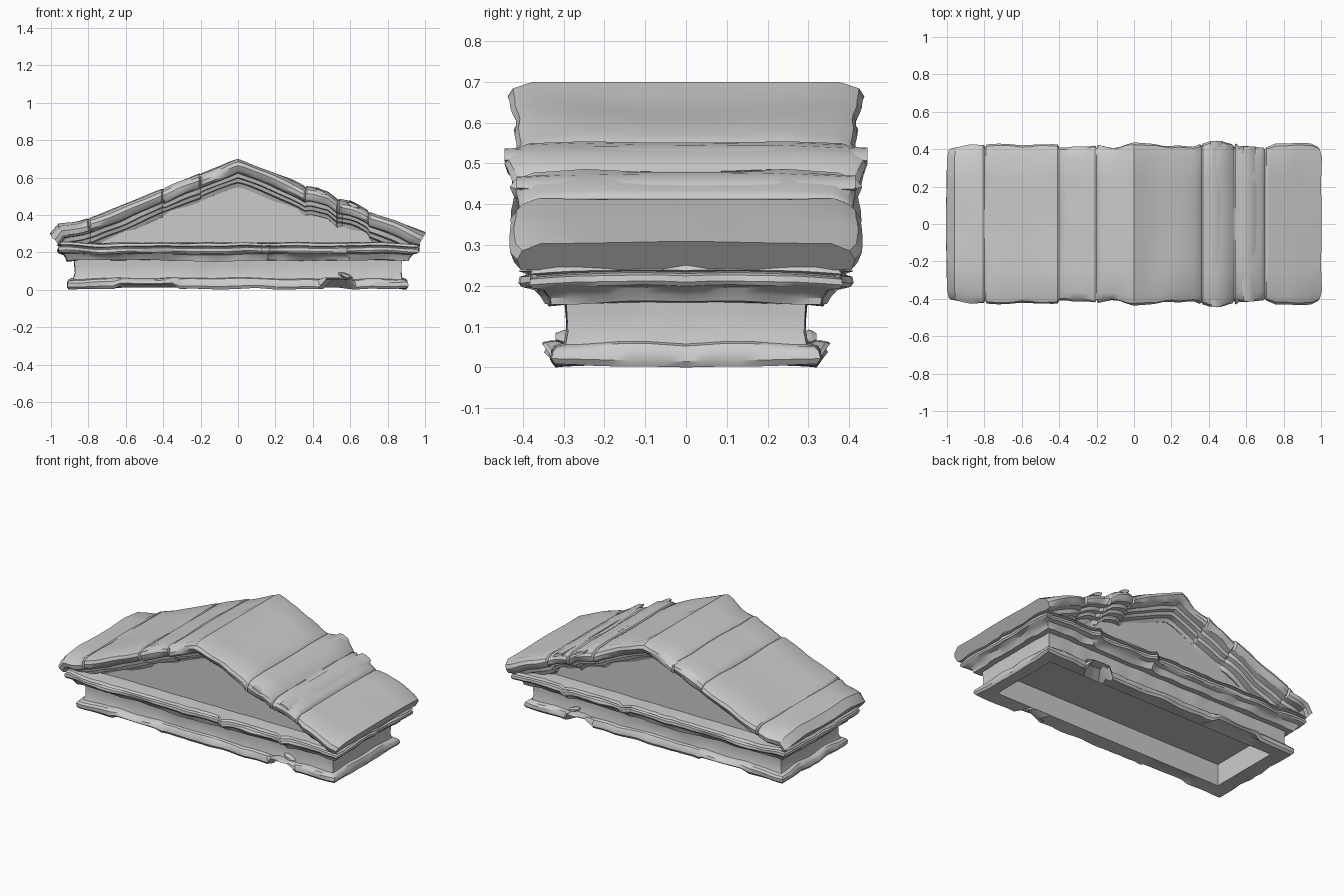
import bpy, bmesh, math, random
from mathutils import Vector, noise

if "Cube" in bpy.data.objects:
    bpy.data.objects.remove(bpy.data.objects["Cube"])

random.seed(4)


def rough(p, freq, seed=0.0):
    # weathering value, the same on front and back
    return noise.noise(Vector((p[0] * freq + seed, abs(p[1]) * freq + 3.1, p[2] * freq * 1.5 + seed)))


def interp(table, x):
    for (a, u), (b, v) in zip(table, table[1:]):
        if x <= b:
            return u + (v - u) * max(0.0, (x - a) / (b - a))
    return table[-1][1]


def loft(name, loops, angle=32):
    # skin a list of closed loops and cap both ends
    bm = bmesh.new()
    rows = [[bm.verts.new(p) for p in loop] for loop in loops]
    n = len(rows[0])
    for a, b in zip(rows, rows[1:]):
        for i in range(n):
            j = (i + 1) % n
            bm.faces.new((a[i], a[j], b[j], b[i]))
    bm.faces.new(rows[0][::-1])
    bm.faces.new(rows[-1])
    bmesh.ops.recalc_face_normals(bm, faces=bm.faces)
    me = bpy.data.meshes.new(name)
    bm.to_mesh(me)
    bm.free()
    ob = bpy.data.objects.new(name, me)
    bpy.context.collection.objects.link(ob)
    bpy.ops.object.select_all(action='DESELECT')
    ob.select_set(True)
    bpy.context.view_layer.objects.active = ob
    bpy.ops.object.shade_smooth_by_angle(angle=math.radians(angle))
    return ob


def rect_loop(hx, hy, z, nx=46, ny=14):
    pts = [(-hx + 2 * hx * i / nx, -hy, z) for i in range(nx)]
    pts += [(hx, -hy + 2 * hy * i / ny, z) for i in range(ny)]
    return pts + [(-x, -y, z) for x, y, z in
                  [(-hx + 2 * hx * i / nx, -hy, z) for i in range(nx)] +
                  [(hx, -hy + 2 * hy * i / ny, z) for i in range(ny)]]


HX, HY = 0.875, 0.292


def moulding(name, profile, amp, tweak=None):
    # profile entries: outward offset from the frieze, height
    loops = []
    for off, z in profile:
        loop = []
        for x, y, zz in rect_loop(HX + off, HY + off, z):
            if off > -0.02:
                o, dz = off, 0.0
                if tweak:
                    o, dz = tweak(x, y, off, z)
                d = o - off + amp * rough((x, y, z), 7) * (1.0 if off > 0.01 else 0.4)
                if abs(abs(x) - HX - off) < 1e-4:
                    x += math.copysign(d, x)
                if abs(abs(y) - HY - off) < 1e-4:
                    y += math.copysign(d, y)
                zz = max(0.0, z + dz + amp * 0.45 * rough((x, y, z), 6, 9.0))
            loop.append((x, y, zz))
        loops.append(loop)
    return loft(name, loops)


def broken_base(x, y, off, z):
    # missing and worn stretches of the lower moulding
    if abs(y) > HY - 0.01 and z < 0.07:
        if 0.46 < x < 0.60:
            return min(off, 0.005), 0.055 * (1 - z / 0.08)
        if -0.66 < x < -0.33:
            return off * 0.6, 0.022 * (1 - z / 0.08)
    return off, 0.0


# hollow frieze with its lower moulding
moulding("frieze", [(-0.06, 0.15), (-0.06, 0.012), (0.0, 0.006), (0.022, 0.004), (0.031, 0.018),
                    (0.028, 0.042), (0.018, 0.055), (0.002, 0.06), (-0.004, 0.09),
                    (-0.004, 0.13), (0.0, 0.17)], 0.022, broken_base)


def broken_cornice(x, y, off, z):
    # a chip and a crack along the long sides
    if abs(y) > HY and (0.13 < x < 0.18 or 0.56 < x < 0.60):
        return off - 0.03, 0.0
    return off, 0.0


# horizontal cornice
moulding("cornice", [(-0.03, 0.157), (0.03, 0.156), (0.038, 0.172), (0.052, 0.19), (0.078, 0.197),
                     (0.085, 0.207), (0.083, 0.222), (0.066, 0.227), (0.068, 0.231), (0.085, 0.235),
                     (0.076, 0.248), (0.03, 0.252), (-0.04, 0.253)], 0.022, broken_cornice)

# gable wall
wall = []
for y in (-0.285, 0.285):
    wall.append([(-0.90, y, 0.235), (0.90, y, 0.235), (0.0, y, 0.60)])
loft("gable_wall", wall)

# gabled roof: top line, overhang at each station, stone blocks split by cracks
TOP = [(-1.0, 0.305), (-0.965, 0.35), (-0.86, 0.362), (-0.75, 0.395), (-0.4, 0.54), (0.0, 0.70),
       (0.3, 0.582), (0.36, 0.548), (0.38, 0.553), (0.48, 0.525), (0.53, 0.484), (0.545, 0.482),
       (0.62, 0.468), (0.69, 0.43), (0.705, 0.412), (0.85, 0.365), (1.0, 0.302)]
SIDE = [(-1.0, 0.40), (-0.9, 0.425), (-0.6, 0.415), (-0.5, 0.43), (-0.42, 0.43), (-0.38, 0.412),
        (0.0, 0.425), (0.33, 0.415), (0.38, 0.44), (0.43, 0.455), (0.52, 0.44), (0.56, 0.415),
        (0.62, 0.425), (0.69, 0.405), (0.75, 0.43), (0.96, 0.42), (1.0, 0.405)]
CRACKS = (-0.8, -0.4, -0.2, 0.36, 0.535, 0.7)
# half section: inset from the overhang, drop below the top line
SECTION = [(0.34, 0.0), (0.18, 0.0), (0.05, 0.0), (0.012, 0.016), (0.0, 0.036), (0.006, 0.06),
           (0.02, 0.074), (0.055, 0.078), (0.06, 0.1), (0.085, 0.105), (0.092, 0.125),
           (0.125, 0.13), (0.135, 0.152), (0.3, 0.153)]

stations = {round(-1 + i * 0.04, 3): 0.0 for i in range(51)}
for c in CRACKS:
    for k in [k for k in stations if abs(k - c) < 0.016]:
        del stations[k]
    stations.update({c - 0.008: 0.0, c: 0.014, c + 0.008: 0.0})

loops = []
for x in sorted(stations):
    block = sum(x > c for c in CRACKS)
    half = []
    for inset, drop in SECTION:
        edge = 1.0 if inset < 0.05 else 0.25
        y = interp(SIDE, x) - inset
        zt = interp(TOP, x)
        p = (x, y, zt - drop)
        y += edge * (0.022 * rough(p, 8, block * 5.0) - stations[x])
        z = zt - drop
        if abs(x) > 0.02:
            z += 0.012 * rough(p, 5, block * 3.0) - stations[x] * 0.4 * (drop == 0)
        # worn corners at the left eave
        if x < -0.82 and inset < 0.1 and drop < 0.03:
            z -= 0.015
        z = max(z, 0.238 + 0.006 * rough(p, 6))
        xx = x * (1 - 0.6 * min(drop, 0.1) * abs(x) ** 6)
        if abs(x) > 0.99:
            xx += math.copysign(0.012 * min(0.0, rough(p, 7)), x)
        half.append((xx, y, z))
    loops.append(half + [(a, -b, c) for a, b, c in reversed(half)])
loft("roof", loops)


def shard(name, x, length, y, z, tilt, size):
    # thin flaked stone lying across the roof or hanging at its edge
    rings = []
    for i in range(9):
        t = i / 8
        w = size * (0.55 + 0.45 * math.sin(math.pi * t)) * random.uniform(0.85, 1.1)
        ring = []
        for k in range(7):
            a = 2 * math.pi * k / 7
            u, v = w * math.cos(a), 0.35 * w * math.sin(a)
            ring.append((x + u, y - length + 2 * length * t, z + v - tilt * u))
        rings.append(ring)
    return loft(name, rings)


# raised flakes on the worn right slope
shard("roof_flake_upper", 0.44, 0.445, 0, 0.521, 0.4, 0.06)
shard("roof_flake_middle", 0.615, 0.415, 0, 0.452, 0.4, 0.06)
# loose lumps where the lower moulding broke away
for s, side in ((-1, "front"), (1, "back")):
    shard("broken_lump_" + side, 0.575, 0.025, s * 0.295, 0.075, 0.3, 0.04)
